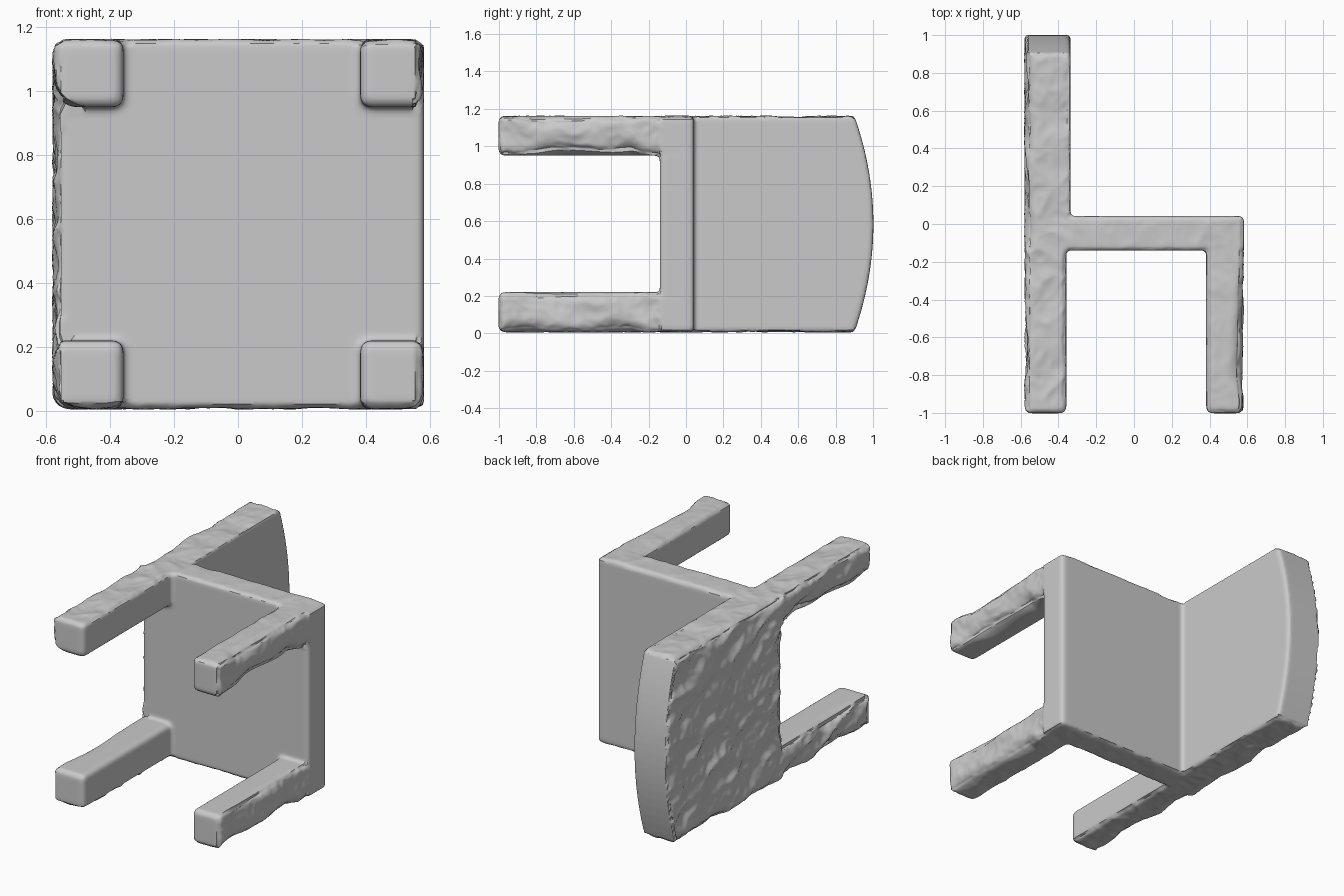
import bpy, bmesh, math
from mathutils import Vector, noise

cube = bpy.data.objects.get("Cube")
if cube:
    bpy.data.objects.remove(cube, do_unlink=True)

grey = bpy.data.materials.new("plain grey")
grey.use_nodes = True
GREY = (0.59, 0.59, 0.59, 1.0)
grey.diffuse_color = GREY
grey.node_tree.nodes["Principled BSDF"].inputs["Base Color"].default_value = GREY

bm = bmesh.new()


def slab(profile, x0, x1, radius):
    """Extrude a (y, z) outline along x and round its sharp edges."""
    face = bm.faces.new([bm.verts.new((x0, y, z)) for y, z in profile])
    out = bmesh.ops.extrude_face_region(bm, geom=[face])["geom"]
    far = [g for g in out if isinstance(g, bmesh.types.BMVert)]
    for v in far:
        v.co.x = x1
    edges = {e for v in list(face.verts) + far for e in v.link_edges}
    bmesh.ops.recalc_face_normals(bm, faces=bm.faces)
    sharp = [e for e in edges if e.calc_face_angle(0) > math.radians(30)]
    bmesh.ops.bevel(bm, geom=sharp, offset=radius, segments=3,
                    profile=0.5, affect="EDGES", clamp_overlap=True)


def box(lo, hi, radius):
    """Rounded box between two corners."""
    slab([(lo[1], lo[2]), (hi[1], lo[2]), (hi[1], hi[2]), (lo[1], hi[2])],
         lo[0], hi[0], radius)


BOTTOM, TOP, SIDE, SEAT_FRONT = 0.004, 1.164, 0.582, -0.14
LEG_SPANS = ((BOTTOM, 0.22), (0.95, TOP))

# Seat board, standing on its side edge
box((-SIDE, SEAT_FRONT, BOTTOM), (SIDE, 0.042, TOP), 0.022)

# Four legs pointing forward
for z0, z1 in LEG_SPANS:
    box((-SIDE, -1.002, z0), (-0.358, 0.01, z1), 0.03)
    box((0.382, -1.002, z0), (SIDE, 0.01, z1), 0.03)

# Backrest with a bowed top edge
outline = [(-0.10, TOP), (-0.10, BOTTOM)]
for i in range(21):
    t = i / 10 - 1
    outline.append((0.90 + 0.102 * (1 - t * t),
                    BOTTOM + (TOP - BOTTOM) * i / 20))
slab(outline, -SIDE, -0.336, 0.018)

mesh = bpy.data.meshes.new("chair_body")
bm.to_mesh(mesh)
bm.free()
chair = bpy.data.objects.new("chair_body", mesh)
bpy.context.scene.collection.objects.link(chair)

# Fuse the parts and soften all edges
fuse = chair.modifiers.new("fuse", "REMESH")
fuse.mode = "VOXEL"
fuse.voxel_size = 0.0115
soften = chair.modifiers.new("soften", "SMOOTH")
soften.factor = 0.5
soften.iterations = 3
graph = bpy.context.evaluated_depsgraph_get()
fused = bpy.data.meshes.new_from_object(chair.evaluated_get(graph))
chair.modifiers.clear()
chair.data = fused


def round_off(a, b, r):
    """Inward shift that rounds a corner; a and b are depths below its two faces."""
    if a >= r or b >= r:
        return 0.0, 0.0
    length = math.hypot(r - a, r - b)
    if length <= r:
        return 0.0, 0.0
    k = 1 - r / length
    return (r - a) * k, (r - b) * k


def wear(p, n):
    """Offset of a surface point caused by wear."""
    side = math.copysign(1.0, p.x)
    a = SIDE - abs(p.x)
    on_leg = p.y < SEAT_FRONT
    move = Vector()

    # Shallow hollows in the outward sides
    depth = 0.0
    if a < 0.08 and n.x * side > 0.3 and (side < 0 or on_leg):
        depth = 0.03 if side < 0 else 0.02
    elif abs(n.z) > 0.5 and (p.z > 1.1 or p.z < 0.06):
        depth = 0.016 if p.x < -0.33 else 0.008
    if depth:
        broad = abs(noise.noise(Vector((p.x * 6, p.y * 5 + p.z * 4, p.z * 6))))
        fine = abs(noise.noise(p * 14))
        move -= n * depth * min(1.0, broad * 1.2 + fine * 0.5)

    # Unevenly rounded long edges on the outward sides
    if side < 0 or on_leg:
        fade = 1.0 if side < 0 else min(1.0, (SEAT_FRONT - p.y) / 0.15,
                                        0.3 + (p.y + 1.0) / 0.25)
        spans = LEG_SPANS if on_leg else ((BOTTOM, TOP),)
        for z0, z1 in spans:
            if not z0 - 0.02 < p.z < z1 + 0.02:
                continue
            lower = p.z < (z0 + z1) / 2
            b = p.z - z0 if lower else z1 - p.z
            r = 0.065 if not lower else (0.11 if on_leg else 0.07)
            r *= fade * (1 + 0.7 * noise.noise(Vector((side * 3.3, p.y * 5, z0 * 5 + lower))))
            da, db = round_off(a, b, r)
            move += Vector((-side * da, 0, db if lower else -db))

    # Rounded seat edge between the rear legs
    if side < 0 and 0.24 < p.z < 0.93:
        fade = min(1.0, (p.z - 0.24) / 0.06, (0.93 - p.z) / 0.06)
        da, db = round_off(a, p.y - SEAT_FRONT, 0.055 * fade)
        move += Vector((da, db, 0))
    return move


bm = bmesh.new()
bm.from_mesh(fused)
bm.normal_update()
moves = [(v, wear(v.co, v.normal)) for v in bm.verts]
for v, move in moves:
    v.co += move
bm.to_mesh(fused)
bm.free()

fused.materials.clear()
fused.materials.append(grey)
bpy.ops.object.select_all(action="DESELECT")
chair.select_set(True)
bpy.context.view_layer.objects.active = chair
bpy.ops.object.shade_smooth_by_angle(angle=math.radians(40))
